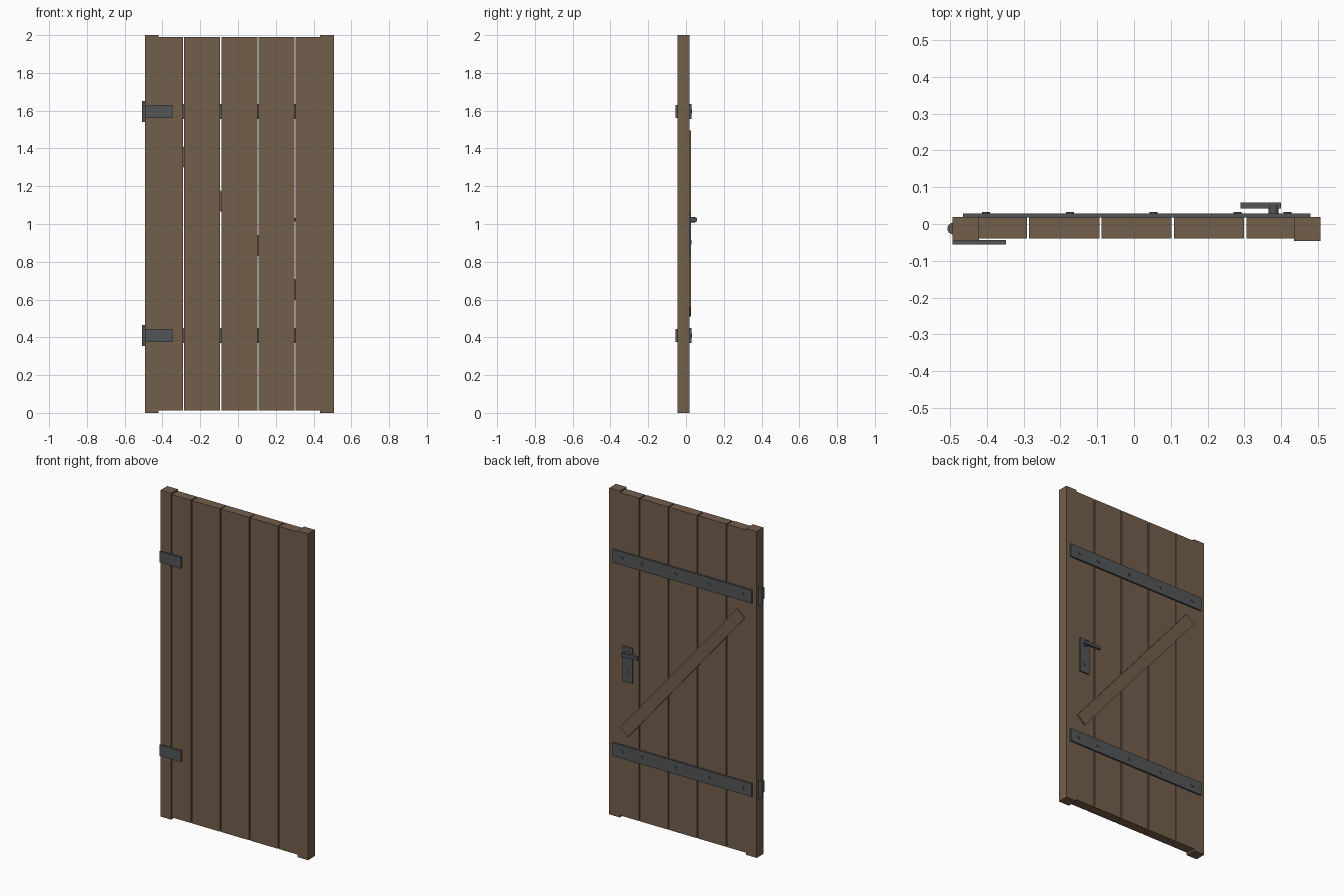
import bpy, math

if "Cube" in bpy.data.objects:
    bpy.data.objects.remove(bpy.data.objects["Cube"])

def material(name, rgb):
    m = bpy.data.materials.new(name)
    m.diffuse_color = (*rgb, 1)
    m.use_nodes = True
    m.node_tree.nodes["Principled BSDF"].inputs["Base Color"].default_value = m.diffuse_color
    return m

WOOD = material("brown_wood", (0.17, 0.112, 0.07))
IRON = material("dark_iron", (0.085, 0.09, 0.095))

def box(name, x, y, z, mat, turn=0.0):
    """Box from (min, max) ranges, optionally turned about the y axis."""
    bpy.ops.mesh.primitive_cube_add(size=1, location=[sum(r) / 2 for r in (x, y, z)])
    o = bpy.context.object
    o.scale = [r[1] - r[0] for r in (x, y, z)]
    bpy.ops.object.transform_apply(location=False, rotation=False, scale=True)
    o.rotation_euler.y = turn
    o.name = name
    o.data.materials.append(mat)
    return o

def rod(name, centre, radius, length, axis, sides=12):
    rot = (math.pi / 2, 0, 0) if axis == "y" else (0, 0, 0)
    bpy.ops.mesh.primitive_cylinder_add(vertices=sides, radius=radius, depth=length,
                                        location=centre, rotation=rot)
    o = bpy.context.object
    o.name = name
    o.data.materials.append(IRON)
    bpy.ops.object.shade_smooth_by_angle(angle=math.radians(40))
    return o

LEFT, RIGHT, STILE = -0.493, 0.507, 0.072
BACK = 0.018

# Full-height side stiles
box("hinge_stile", (LEFT, LEFT + STILE), (-0.046, 0.0195), (0, 2), WOOD)
box("latch_stile", (RIGHT - STILE, RIGHT), (-0.046, 0.0195), (0, 2), WOOD)

# Vertical planks with narrow gaps between them
joints = [LEFT + STILE] + [0.007 + 0.1967 * k for k in (-1.5, -0.5, 0.5, 1.5)] + [RIGHT - STILE]
for i in range(5):
    a = joints[i] + (0.003 if i > 0 else 0)
    b = joints[i + 1] - (0.003 if i < 4 else 0)
    box(f"plank_{i + 1}", (a, b), (-0.04, BACK), (0.012, 1.99), WOOD)

# Diagonal brace on the back
box("diagonal_brace", (0.007 - 0.613, 0.007 + 0.613), (BACK, 0.0255),
    (1.003 - 0.035, 1.003 + 0.035), WOOD, turn=math.radians(49.9))

# Iron straps with rivets, and hinges at the same heights
for level, z in (("lower", 0.41), ("upper", 1.595)):
    box(f"{level}_strap", (-0.465, 0.48), (BACK, 0.0285), (z - 0.04, z + 0.04), IRON)
    for i, x in enumerate((-0.402, -0.174, 0.053, 0.281, 0.417)):
        rod(f"{level}_rivet_{i + 1}", (x, 0.0285, z), 0.011, 0.008, "y")
    box(f"{level}_hinge_leaf", (LEFT, -0.348), (-0.056, -0.044), (z - 0.034, z + 0.034), IRON)
    rod(f"{level}_hinge_barrel", (-0.491, -0.0125, z), 0.016, 0.11, "z", 16)

# Latch: plate, keyhole boss, spindle and lever
box("latch_plate", (0.346, 0.412), (BACK, 0.026), (0.845, 1.06), IRON)
rod("keyhole_boss", (0.379, 0.0255, 0.903), 0.012, 0.006, "y")
rod("lever_spindle", (0.379, 0.036, 1.022), 0.014, 0.03, "y")
box("lever", (0.289, 0.399), (0.042, 0.058), (1.012, 1.032), IRON)
